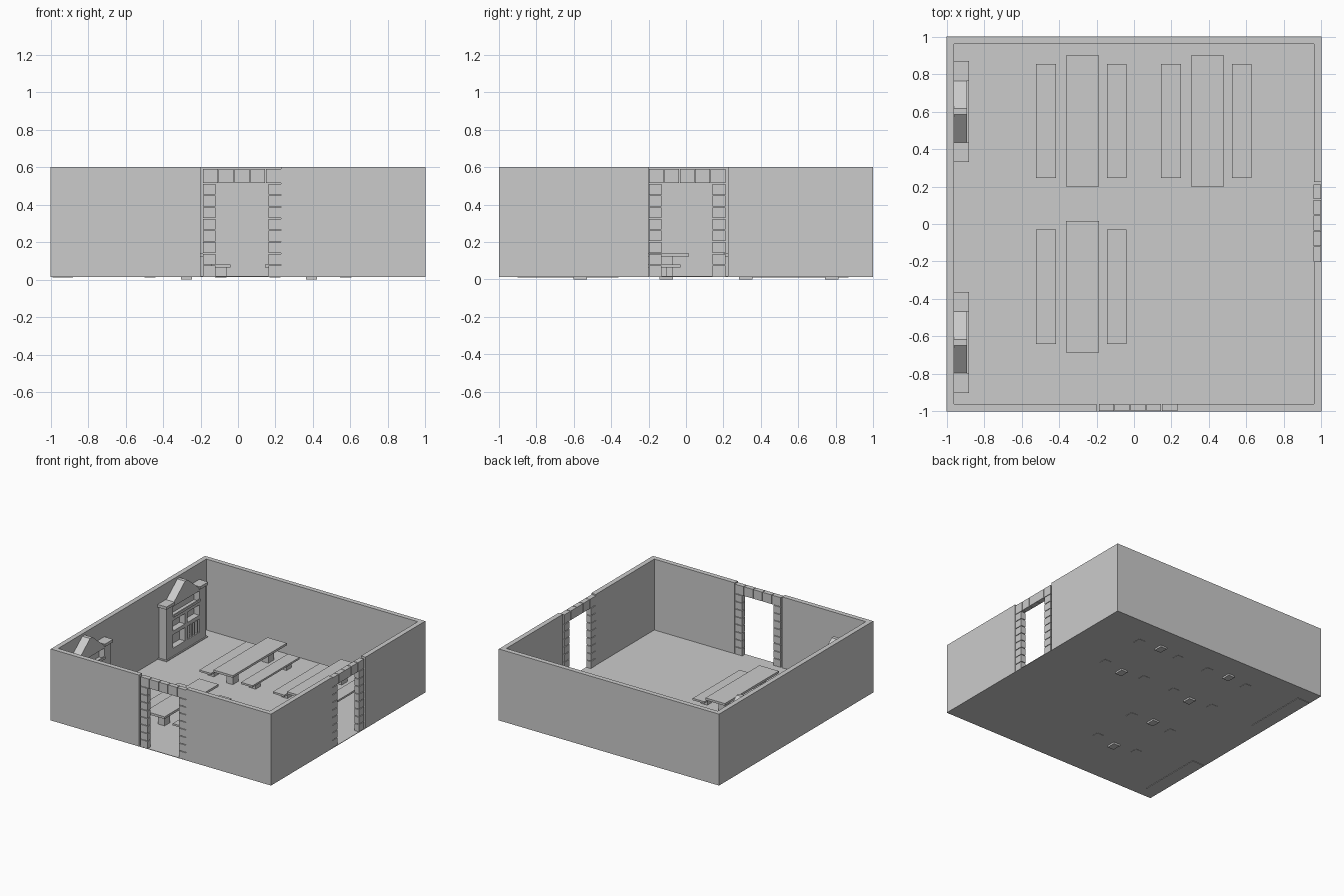
import bpy, bmesh
from mathutils import Vector

if "Cube" in bpy.data.objects:
    bpy.data.objects.remove(bpy.data.objects["Cube"])


def finish(name, bm):
    bmesh.ops.recalc_face_normals(bm, faces=bm.faces)
    me = bpy.data.meshes.new(name)
    bm.to_mesh(me)
    bm.free()
    ob = bpy.data.objects.new(name, me)
    bpy.context.collection.objects.link(ob)
    return ob


def prism(name, pts, offset):
    """Extrude a flat outline of 3D points along an offset."""
    bm = bmesh.new()
    face = bm.faces.new([bm.verts.new(p) for p in pts])
    ext = bmesh.ops.extrude_face_region(bm, geom=[face], use_keep_orig=True)
    verts = [v for v in ext["geom"] if isinstance(v, bmesh.types.BMVert)]
    bmesh.ops.translate(bm, verts=verts, vec=Vector(offset))
    return finish(name, bm)


def box(name, x0, x1, y0, y1, z0, z1):
    pts = [(x0, y0, z0), (x1, y0, z0), (x1, y1, z0), (x0, y1, z0)]
    return prism(name, pts, (0, 0, z1 - z0))


# Floor and two wall runs, split at the full-height door gaps
FLOOR, TOP = 0.018, 0.6
box("floor", -1, 1, -1, 1, 0.014, FLOOR)
main_run = [(-.2, -1), (-1, -1), (-1, 1), (1, 1), (1, .225), (.96, .225),
            (.96, .96), (-.96, .96), (-.96, -.96), (-.2, -.96)]
corner_run = [(.23, -1), (1, -1), (1, -.2), (.96, -.2), (.96, -.96), (.23, -.96)]
for name, run in (("long_wall", main_run), ("corner_wall", corner_run)):
    prism(name, [(x, y, FLOOR) for x, y in run], (0, 0, TOP - FLOOR))


# Stone door surrounds: eight blocks per jamb, five across the top
def door(name, start, end, place):
    jamb, rows, gap = 0.067, 8, 0.005
    step = (0.515 - FLOOR) / rows
    for side, a in (("left", start), ("right", end - jamb)):
        for i in range(rows):
            z = FLOOR + i * step
            place(f"{name}_{side}_stone_{i + 1}", a, a + jamb, z, z + step - gap)
    w = (end - start + gap) / 5
    for i in range(5):
        a = start + i * w
        place(f"{name}_lintel_stone_{i + 1}", a, a + w - gap, 0.515, 0.59)


door("front_door", -0.187, 0.229,
     lambda n, a, b, z0, z1: box(n, a, b, -0.999, -0.96, z0, z1))
door("side_door", -0.199, 0.21,
     lambda n, a, b, z0, z1: box(n, 0.957, 0.997, a, b, z0, z1))


# Tables, each with a bench on both sides
def table_set(name, cx, cy):
    box(name + "_top", cx - .088, cx + .088, cy - .35, cy + .35, .122, .14)
    for k, s in (("front", -1), ("back", 1)):
        y = cy + s * 0.23
        box(f"{name}_{k}_leg", cx - .029, cx + .029, y - .036, y + .036, 0, .122)
    for side, bx in (("left", cx - .195), ("right", cx + .183)):
        box(f"{name}_{side}_bench", bx - .053, bx + .053, cy - .305, cy + .305, .065, .08)
        for k, s in (("front", -1), ("back", 1)):
            y = cy + s * 0.2
            box(f"{name}_{side}_bench_{k}_leg", bx - .03, bx + .03,
                y - .033, y + .033, .012, .065)


table_set("left_rear_table", -0.275, 0.55)
table_set("right_rear_table", 0.392, 0.55)
table_set("left_front_table", -0.275, -0.335)


# Gabled cabinets against the left wall
def cabinet(name, cy):
    back, front = -0.96, -0.89
    box(name + "_base", back - .03, -0.88, cy - .27, cy + .27, .01, .024)
    box(name + "_back", back, -0.94, cy - .18, cy + .18, .024, .46)
    for side, s in (("left", -1), ("right", 1)):
        a, b = sorted((cy + s * .17, cy + s * .255))
        box(f"{name}_{side}_post", back, front, a, b, .024, .445)
        a, b = sorted((cy + s * .165, cy + s * .27))
        box(f"{name}_{side}_cap", back, -0.88, a, b, .445, .468)
    for i, (z0, z1) in enumerate(((.024, .09), (.2, .23), (.315, .345), (.43, .46))):
        box(f"{name}_shelf_{i + 1}", -0.945, front, cy - .17, cy + .17, z0, z1)
    box(name + "_mantel", front, -0.88, cy - .17, cy + .17, .345, .365)
    box(name + "_divider", -0.945, front, cy - .015, cy + .015, .09, .315)
    # upright bars in the lower right opening
    for i in range(4):
        y = cy + .045 + i * .035
        box(f"{name}_bar_{i + 1}", -0.91, front - .004, y - .006, y + .006, .09, .2)
    gable = [(-.17, .455), (.17, .455), (.015, .58), (-.015, .58)]
    prism(name + "_gable", [(back, cy + y, z) for y, z in gable], (.07, 0, 0))


cabinet("rear_cabinet", 0.6)
cabinet("front_cabinet", -0.632)
